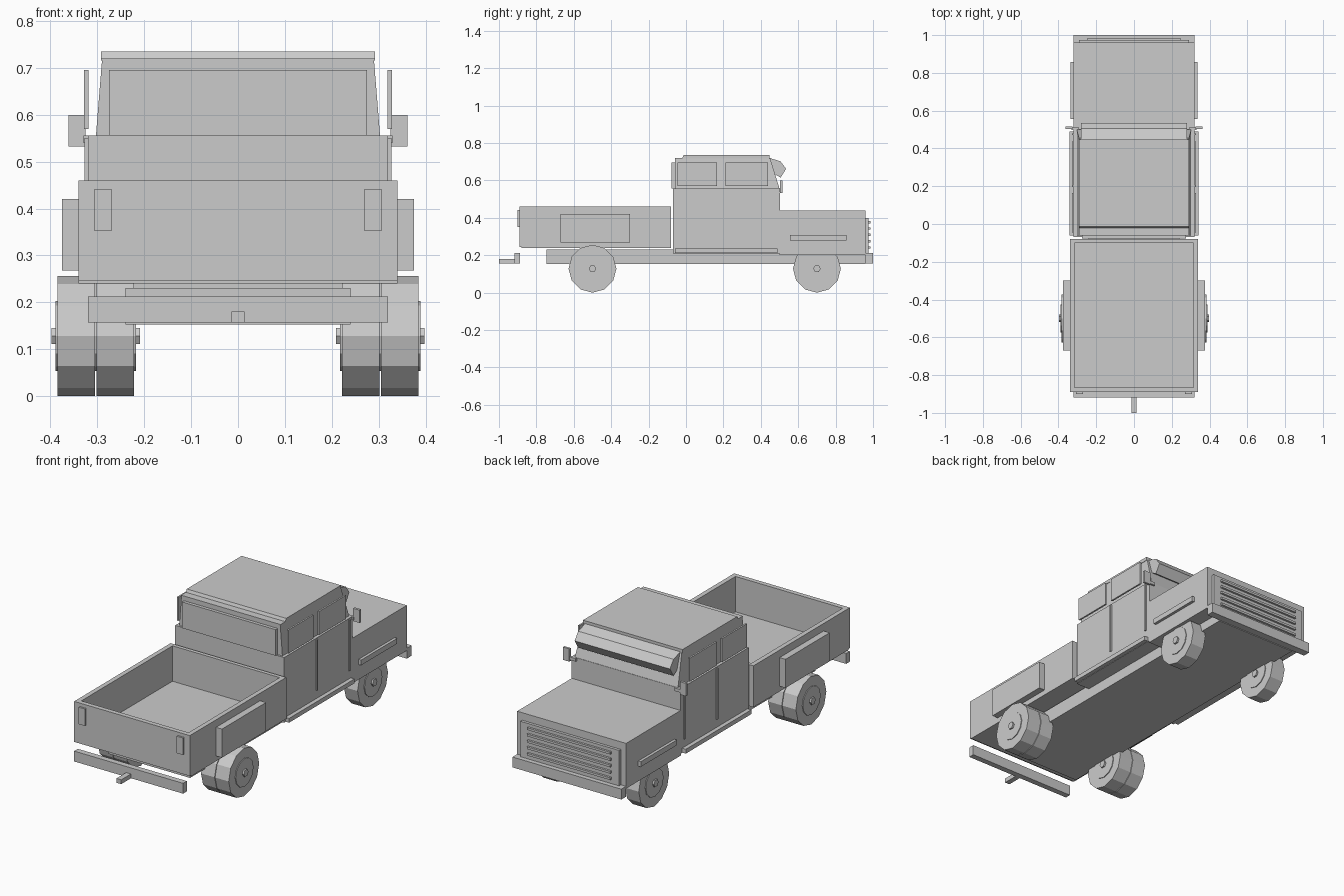
import bpy, bmesh, math
from mathutils import Matrix

if "Cube" in bpy.data.objects:
    bpy.data.objects.remove(bpy.data.objects["Cube"])


def finish(name, bm):
    bmesh.ops.recalc_face_normals(bm, faces=bm.faces)
    me = bpy.data.meshes.new(name)
    bm.to_mesh(me)
    bm.free()
    ob = bpy.data.objects.new(name, me)
    bpy.context.collection.objects.link(ob)
    return ob


def box(name, x0, x1, y0, y1, z0, z1):
    bm = bmesh.new()
    bmesh.ops.create_cube(bm, size=1)
    for v in bm.verts:
        v.co.x = x1 if v.co.x > 0 else x0
        v.co.y = y1 if v.co.y > 0 else y0
        v.co.z = z1 if v.co.z > 0 else z0
    return finish(name, bm)


def pair(name, x0, x1, *yz):
    box(name + "_right", x0, x1, *yz)
    box(name + "_left", -x1, -x0, *yz)


def prism(name, profile, half_bottom, half_top=None):
    """Side profile (y, z) spanned across x, optionally tapering upward."""
    half_top = half_top or half_bottom
    zs = [p[1] for p in profile]
    lo, hi = min(zs), max(zs)
    bm = bmesh.new()
    rings = []
    for s in (-1, 1):
        rings.append([bm.verts.new((s * (half_bottom + (half_top - half_bottom)
                                        * (z - lo) / (hi - lo)), y, z))
                      for y, z in profile])
    n = len(profile)
    bm.faces.new(rings[0])
    bm.faces.new(rings[1][::-1])
    for i in range(n):
        j = (i + 1) % n
        bm.faces.new((rings[0][i], rings[0][j], rings[1][j], rings[1][i]))
    return finish(name, bm)


def disc(name, x0, x1, y, z, r, sides):
    bm = bmesh.new()
    turn = Matrix.Rotation(math.pi / 2, 4, 'Y')
    bmesh.ops.create_cone(bm, cap_ends=True, segments=sides, radius1=r,
                          radius2=r, depth=x1 - x0,
                          matrix=Matrix.Translation(((x0 + x1) / 2, y, z)) @ turn)
    return finish(name, bm)


# Wheels: twin tyres on the rear axle, single tyres on the other
def wheel(name, x0, x1, y):
    for s, side in ((1, "right"), (-1, "left")):
        for part, grow, r, n in (("tyre", 0, 0.128, 12), ("rim", 0.004, 0.075, 12),
                                 ("hub", 0.013, 0.02, 6)):
            a, b = sorted((s * (x0 - grow), s * (x1 + grow)))
            disc(f"{name}_{part}_{side}", a, b, y, 0.128, r, n)


wheel("rear_outer", 0.305, 0.385, -0.5)
wheel("rear_inner", 0.222, 0.302, -0.5)
wheel("hood_end", 0.222, 0.302, 0.70)

# Chassis, bumpers and hitch
box("chassis", -0.24, 0.24, -0.745, 0.96, 0.153, 0.23)
box("rear_bumper", -0.32, 0.32, -0.918, -0.887, 0.157, 0.212)
box("hitch", -0.014, 0.014, -1.0, -0.918, 0.157, 0.18)
box("hood_bumper", -0.32, 0.32, 0.96, 1.0, 0.157, 0.212)

# Cargo bed
box("bed_floor", -0.34, 0.34, -0.88, -0.08, 0.24, 0.272)
pair("bed_side", 0.315, 0.34, -0.88, -0.08, 0.24, 0.46)
box("bed_headboard", -0.34, 0.34, -0.10, -0.08, 0.24, 0.46)
box("tailgate", -0.34, 0.34, -0.89, -0.865, 0.245, 0.46)
pair("bed_side_box", 0.34, 0.375, -0.67, -0.30, 0.268, 0.42)
pair("tail_light", 0.27, 0.306, -0.90, -0.885, 0.352, 0.442)

# Cab
box("cab_lower", -0.32, 0.32, -0.07, 0.502, 0.21, 0.556)
prism("cab_upper", [(-0.06, 0.556), (0.50, 0.556), (0.45, 0.718), (-0.06, 0.718)],
      0.303, 0.290)
prism("roof", [(-0.06, 0.716), (0.447, 0.716), (0.447, 0.735), (-0.013, 0.735),
               (-0.02, 0.72), (-0.06, 0.72)], 0.292)
box("rear_window", -0.275, 0.275, -0.077, -0.055, 0.556, 0.695)
prism("windshield_visor", [(0.44, 0.722), (0.505, 0.702), (0.535, 0.662),
                           (0.506, 0.615), (0.44, 0.655)], 0.28)

# Side windows, door seams, steps and mirrors
pair("rear_side_window", 0.319, 0.328, -0.045, 0.165, 0.57, 0.695)
pair("side_window", 0.319, 0.328, 0.21, 0.438, 0.57, 0.695)
pair("door_seam_middle", 0.315, 0.327, 0.196, 0.206, 0.28, 0.55)
pair("door_seam_end", 0.315, 0.327, 0.470, 0.480, 0.28, 0.55)
pair("step", 0.30, 0.342, -0.06, 0.49, 0.212, 0.235)
pair("mirror", 0.325, 0.362, 0.503, 0.516, 0.532, 0.60)
pair("mirror_arm", 0.29, 0.33, 0.498, 0.512, 0.54, 0.556)

# Hood with side trim and grille
box("hood", -0.32, 0.32, 0.50, 0.96, 0.20, 0.44)
pair("hood_trim", 0.318, 0.335, 0.555, 0.858, 0.28, 0.308)
box("grille", -0.29, 0.29, 0.955, 0.975, 0.21, 0.40)
for i in range(5):
    z = 0.235 + i * 0.034
    box(f"grille_slat_{i + 1}", -0.245, 0.245, 0.97, 0.986, z, z + 0.012)
